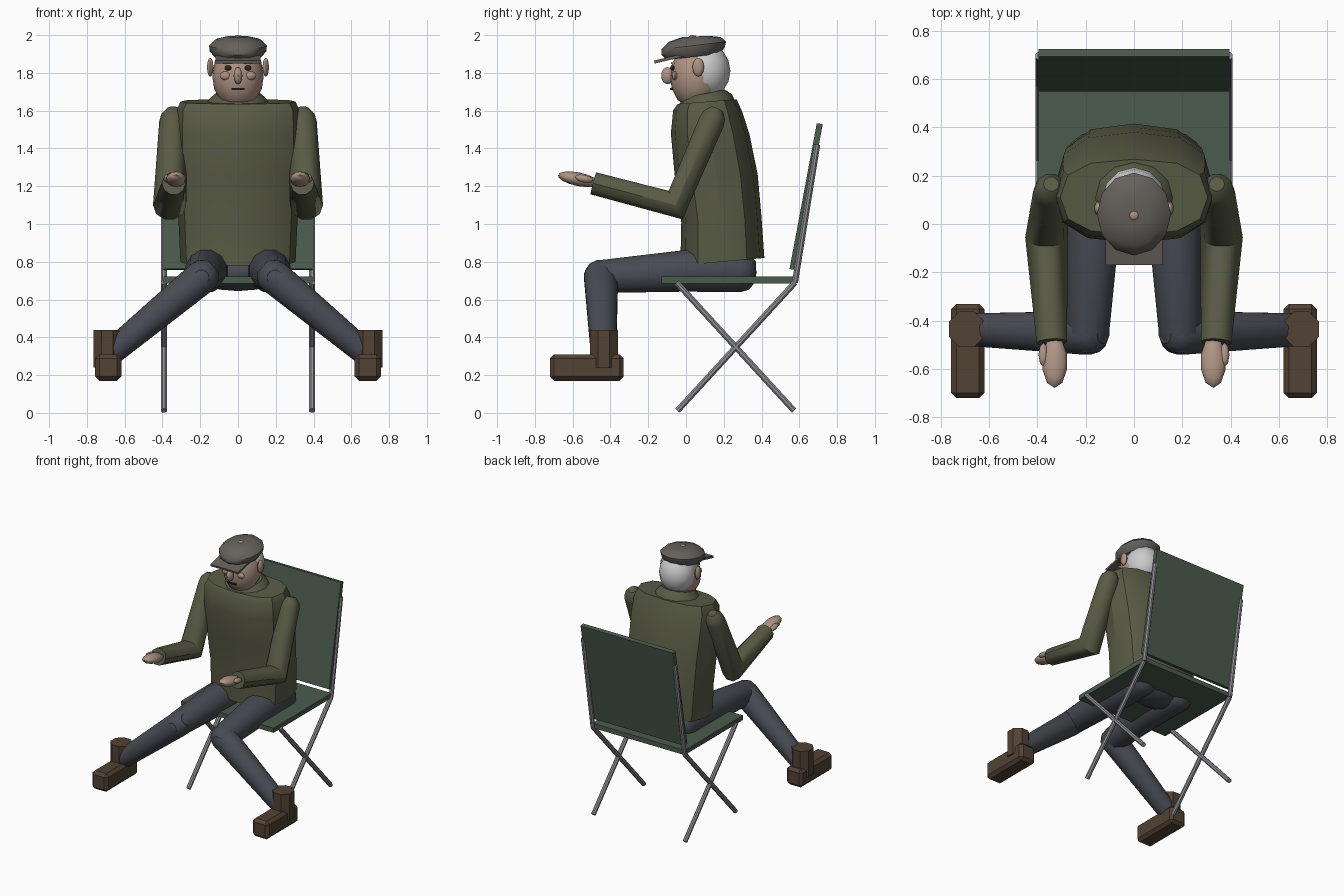
import bpy, bmesh, math
from mathutils import Vector, Matrix

if "Cube" in bpy.data.objects:
    bpy.data.objects.remove(bpy.data.objects["Cube"])


def mat(name, r, g, b):
    m = bpy.data.materials.new(name)
    m.diffuse_color = (r, g, b, 1)
    m.use_nodes = True
    m.node_tree.nodes["Principled BSDF"].inputs["Base Color"].default_value = m.diffuse_color
    return m


JACKET = mat("olive_wool", .10, .105, .06)
TROUSER = mat("slate_cloth", .065, .07, .088)
BOOT = mat("brown_leather", .085, .055, .035)
SKIN = mat("skin", .42, .29, .23)
HAIR = mat("grey_hair", .55, .55, .54)
CAP = mat("cap_tweed", .13, .12, .105)
CANVAS = mat("green_canvas", .07, .105, .075)
METAL = mat("metal_tube", .28, .28, .30)
DARK = mat("dark", .03, .022, .02)


def finish(name, bm, material, smooth=40):
    bmesh.ops.recalc_face_normals(bm, faces=bm.faces[:])
    me = bpy.data.meshes.new(name)
    bm.to_mesh(me)
    bm.free()
    ob = bpy.data.objects.new(name, me)
    bpy.context.collection.objects.link(ob)
    me.materials.append(material)
    if smooth:
        bpy.ops.object.select_all(action='DESELECT')
        ob.select_set(True)
        bpy.context.view_layer.objects.active = ob
        bpy.ops.object.shade_smooth_by_angle(angle=math.radians(smooth))
    return ob


def loft(name, rings, material, smooth=40):
    bm = bmesh.new()
    vs = [[bm.verts.new(p) for p in ring] for ring in rings]
    n = len(vs[0])
    for a, b in zip(vs, vs[1:]):
        for i in range(n):
            bm.faces.new((a[i], a[(i + 1) % n], b[(i + 1) % n], b[i]))
    bm.faces.new(vs[0])
    bm.faces.new(vs[-1])
    return finish(name, bm, material, smooth)


def tube(name, pts, radii, material, sides=10, cap0=0, cap1=0):
    """Tapered tube along points; cap0/cap1 are the lengths of rounded ends."""
    pts = [Vector(p) for p in pts]
    d0, d1 = (pts[0] - pts[1]).normalized(), (pts[-1] - pts[-2]).normalized()
    path = list(zip(pts, radii))
    for k, rf in ((.5, .87), (.9, .45)):
        if cap0:
            path.insert(0, (pts[0] + d0 * cap0 * k, radii[0] * rf))
        if cap1:
            path.append((pts[-1] + d1 * cap1 * k, radii[-1] * rf))
    rings = []
    for i, (p, r) in enumerate(path):
        t = Vector()
        if i:
            t += (p - path[i - 1][0]).normalized()
        if i < len(path) - 1:
            t += (path[i + 1][0] - p).normalized()
        t.normalize()
        u = t.cross(Vector((1, 0, 0))).normalized()
        v = t.cross(u)
        rings.append([p + r * (math.cos(a) * u + math.sin(a) * v)
                      for a in (math.tau * (k + .5) / sides for k in range(sides))])
    return loft(name, rings, material)


def ball(name, c, r, material, tilt=0, seg=12, rows=8):
    bm = bmesh.new()
    m = Matrix.Translation(c) @ Matrix.Rotation(tilt, 4, 'X') @ Matrix.Diagonal((*r, 1))
    bmesh.ops.create_uvsphere(bm, u_segments=seg, v_segments=rows, radius=1, matrix=m)
    return finish(name, bm, material, 45)


def box(name, c, size, material, tilt=0, bevel=0):
    bm = bmesh.new()
    m = Matrix.Translation(c) @ Matrix.Rotation(tilt, 4, 'X') @ Matrix.Diagonal((*size, 1))
    bmesh.ops.create_cube(bm, size=1, matrix=m)
    if bevel:
        bmesh.ops.bevel(bm, geom=bm.edges[:], offset=bevel, segments=1, affect='EDGES')
    return finish(name, bm, material, 0)


def oval(z, yf, yb, w, slope=0, n=12, power=.78):
    cy, ry = (yf + yb) / 2, (yb - yf) / 2
    ring = []
    for k in range(n):
        c, s = math.cos(math.tau * k / n), math.sin(math.tau * k / n)
        x = math.copysign(abs(c) ** power, c) * w
        y = math.copysign(abs(s) ** power, s) * ry
        ring.append((x, cy + y, z + slope * y))
    return ring


# Folding chair
box("seat", (0, .225, .703), (.79, .71, .036), CANVAS)
box("chair_back", (0, .636, 1.145), (.79, .032, .785), CANVAS, tilt=-.185)
for s in (1, -1):
    x = s * .392
    tube("back_post", [(x, .577, .69), (x, .695, 1.42)], [.017] * 2, METAL, 8)
    tube("cross_leg_a", [(x, -.045, .012), (x, .577, .69)], [.017] * 2, METAL, 8)
    tube("cross_leg_b", [(x, .572, .012), (x, -.05, .69)], [.017] * 2, METAL, 8)

# Jacket body and collar
loft("jacket", [oval(.80, -.03, .415, .305, .09), oval(1.02, -.025, .40, .315, .05),
                oval(1.26, -.06, .38, .325), oval(1.48, -.08, .335, .33),
                oval(1.60, -.068, .295, .325), oval(1.648, -.045, .268, .305, .08)], JACKET, 30)
loft("collar", [oval(1.63, -.05, .26, .17, .1, power=1), oval(1.665, -.03, .245, .15, .15, power=1),
                oval(1.69, -.01, .205, .12, .2, power=1)], JACKET)

# Pelvis
ball("pelvis", (0, .22, .745), (.25, .155, .10), TROUSER)

for s in (1, -1):
    # Sleeves and hands
    tube("sleeve", [(s * .345, .135, 1.54), (s * .362, -.055, 1.10), (s * .34, -.49, 1.215)],
         [.072, .088, .063], JACKET, 10, cap0=.085)
    ball("hand", (s * .328, -.57, 1.237), (.053, .11, .036), SKIN, tilt=-.2, seg=10, rows=8)
    ball("thumb", (s * .375, -.54, 1.24), (.02, .05, .02), SKIN, tilt=-.2, seg=8, rows=6)
    # Trouser legs
    tube("thigh", [(s * .165, .29, .75), (s * .168, .0, .752), (s * .19, -.45, .722)],
         [.115, .114, .09], TROUSER, 12, cap0=.09, cap1=.09)
    tube("shin", [(s * .19, -.45, .72), (s * .665, -.437, .325)],
         [.093, .07], TROUSER, 12, cap0=.09)
    # Boots
    tube("boot_shaft", [(s * .692, -.435, .24), (s * .692, -.435, .44)], [.08] * 2, BOOT, 8)
    box("boot_foot", (s * .687, -.525, .24), (.138, .39, .14), BOOT, bevel=.022)
    # Ears, eyes and brows
    ball("ear", (s * .147, .065, 1.83), (.018, .031, .05), SKIN, seg=10, rows=6)
    ball("eye", (s * .053, -.072, 1.826), (.018, .012, .014), DARK, seg=8, rows=6)
    ball("cheek", (s * .062, -.058, 1.785), (.035, .018, .024), SKIN, seg=8, rows=6)
    box("brow", (s * .055, -.07, 1.853), (.05, .02, .01), HAIR)

# Head
tube("neck", [(0, .09, 1.58), (0, .08, 1.74)], [.09, .085], SKIN)
ball("face", (0, .05, 1.78), (.136, .135, .172), SKIN)
ball("hair", (0, .10, 1.81), (.132, .135, .148), HAIR)
ball("nose", (0, -.097, 1.785), (.024, .034, .045), SKIN, seg=10)
box("mouth", (0, -.078, 1.715), (.07, .014, .009), DARK)

# Flat cap
loft("cap", [oval(1.885, -.10, .18, .125, .12, power=1), oval(1.915, -.13, .205, .15, .12, power=1),
             oval(1.945, -.13, .212, .153, .12, power=1), oval(1.977, -.09, .185, .12, .09, power=1),
             oval(1.993, -.02, .12, .06, .05, power=1)], CAP, 45)
ball("cap_button", (0, .035, 1.991), (.02, .02, .009), SKIN, seg=8, rows=6)
box("cap_brim", (0, -.08, 1.878), (.236, .18, .016), CAP, tilt=.23)
